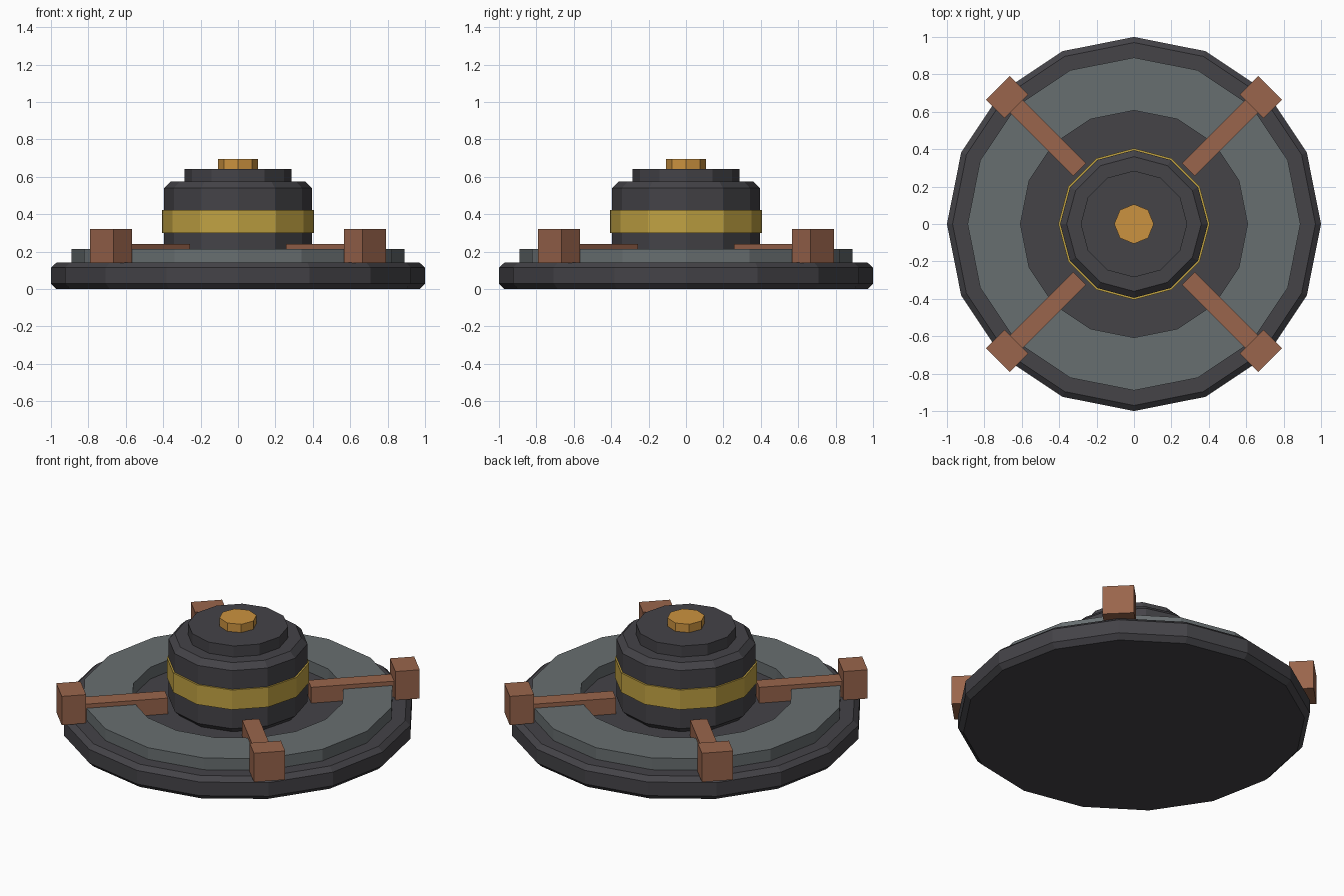
import bpy
import bmesh
from math import radians, cos, sin, pi
from mathutils import Matrix

cube = bpy.data.objects.get("Cube")
if cube:
    bpy.data.objects.remove(cube, do_unlink=True)


def material(name, rgb):
    m = bpy.data.materials.new(name)
    m.use_nodes = True
    m.diffuse_color = (*rgb, 1)
    m.node_tree.nodes["Principled BSDF"].inputs["Base Color"].default_value = (*rgb, 1)
    return m


DARK = material("dark iron", (0.058, 0.056, 0.064))
GREY = material("grey steel", (0.137, 0.156, 0.162))
COPPER = material("copper", (0.32, 0.13, 0.072))
BRASS = material("brass", (0.53, 0.36, 0.055))
AMBER = material("amber", (0.60, 0.29, 0.05))


def finish(name, bm, mat):
    bmesh.ops.recalc_face_normals(bm, faces=bm.faces)
    mesh = bpy.data.meshes.new(name)
    bm.to_mesh(mesh)
    bm.free()
    mesh.materials.append(mat)
    obj = bpy.data.objects.new(name, mesh)
    bpy.context.collection.objects.link(obj)
    return obj


def turned(name, profile, sides, mat, hollow=False):
    """Faceted solid from (radius, z) rings; hollow joins the last ring to the first."""
    bm = bmesh.new()
    rings = [[bm.verts.new((r * cos(2 * pi * i / sides), r * sin(2 * pi * i / sides), z))
              for i in range(sides)] for r, z in profile]
    pairs = list(zip(rings, rings[1:]))
    if hollow:
        pairs.append((rings[-1], rings[0]))
    else:
        bm.faces.new(rings[0])
        bm.faces.new(rings[-1])
    for low, high in pairs:
        for i in range(sides):
            j = (i + 1) % sides
            bm.faces.new((low[i], low[j], high[j], high[i]))
    return finish(name, bm, mat)


def radial_box(name, inner, outer, width, bottom, top, angle, mat):
    """Box lying along a spoke direction."""
    bm = bmesh.new()
    bmesh.ops.create_cube(bm, size=1)
    place = (Matrix.Rotation(angle, 4, 'Z')
             @ Matrix.Translation(((inner + outer) / 2, 0, (bottom + top) / 2))
             @ Matrix.Diagonal((outer - inner, width, top - bottom, 1)))
    bm.transform(place)
    return finish(name, bm, mat)


# Bevelled base plate and the raised ring on it
turned("base_plate", [(0.97, 0), (1, 0.03), (1, 0.115), (0.97, 0.142)], 16, DARK)
turned("raised_ring", [(0.89, 0.13), (0.89, 0.215), (0.607, 0.215), (0.607, 0.13)],
       16, GREY, hollow=True)

# Central drum with its band, cap and knob
turned("drum", [(0.36, 0.142), (0.395, 0.177), (0.395, 0.54), (0.36, 0.574)], 12, DARK)
turned("drum_band", [(0.405, 0.3), (0.405, 0.423), (0.385, 0.423), (0.385, 0.3)],
       12, BRASS, hollow=True)
turned("cap", [(0.285, 0.57), (0.285, 0.643)], 12, DARK)
turned("knob", [(0.106, 0.64), (0.106, 0.695)], 8, AMBER)

# Four spokes, each ending in a block on the rim
for label, degrees in (("back_left", 45), ("back_right", 135),
                       ("front_right", 225), ("front_left", 315)):
    a = radians(degrees)
    radial_box("spoke_" + label, 0.412, 0.92, 0.098, 0.135, 0.241, a, COPPER)
    radial_box("rim_block_" + label, 0.89, 1.03, 0.18, 0.14, 0.32, a, COPPER)
